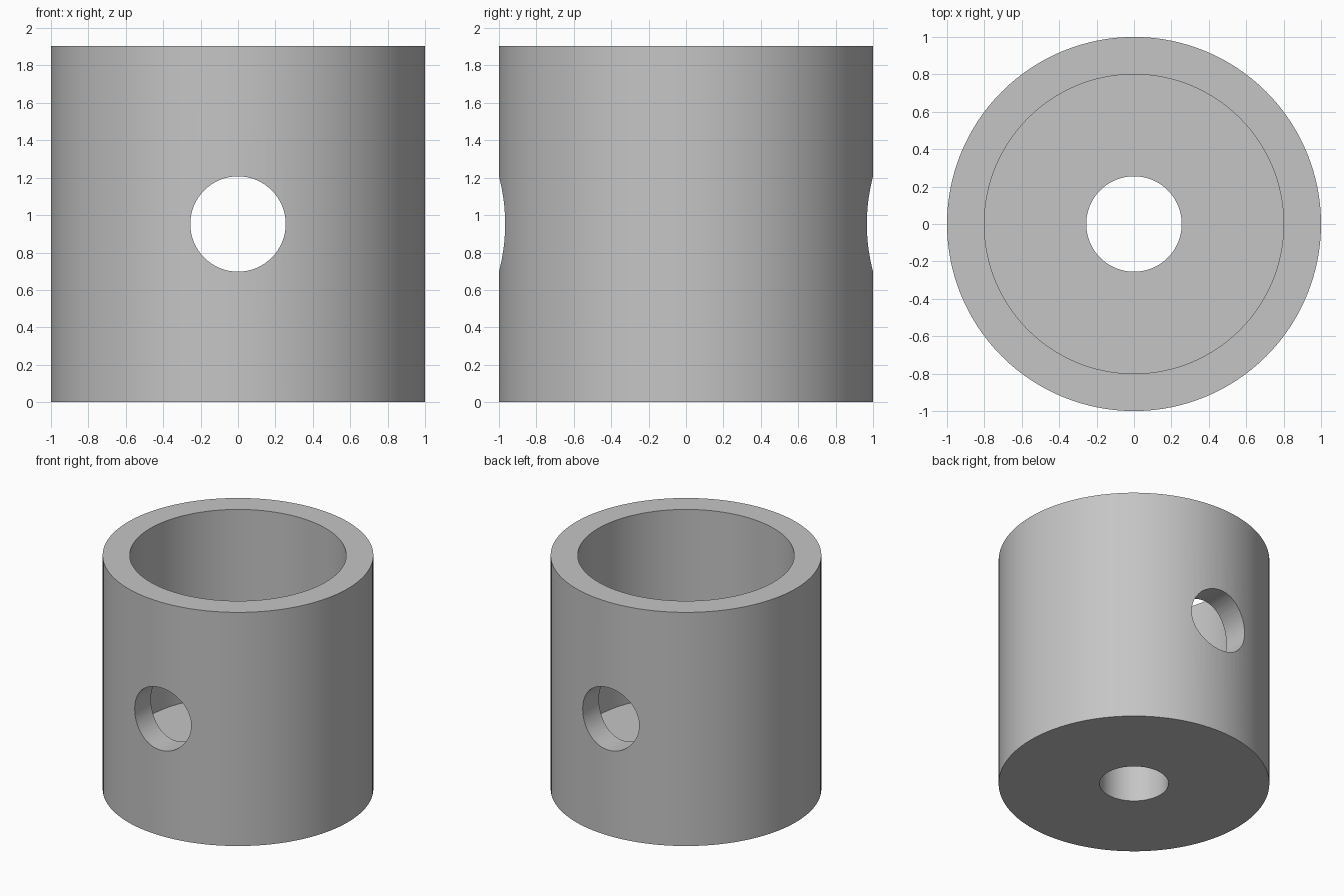
import bpy
import bmesh
import math

cube = bpy.data.objects.get("Cube")
if cube:
    bpy.data.objects.remove(cube, do_unlink=True)

OUTER, BORE, HOLE = 1.0, 0.8, 0.255
HEIGHT, FLOOR = 1.905, 0.38
SEGMENTS = 128

grey = bpy.data.materials.new("plain grey")
grey.use_nodes = True
colour = (0.56, 0.56, 0.56, 1)
grey.diffuse_color = colour
grey.node_tree.nodes["Principled BSDF"].inputs["Base Color"].default_value = colour


def lathe(name, profile):
    """Revolve a closed (radius, height) profile around z."""
    bm = bmesh.new()
    verts = [bm.verts.new((r, 0, z)) for r, z in profile]
    edges = [bm.edges.new((v, verts[i - 1])) for i, v in enumerate(verts)]
    bmesh.ops.spin(bm, geom=verts + edges, cent=(0, 0, 0), axis=(0, 0, 1),
                   angle=math.tau, steps=SEGMENTS, use_merge=True)
    bmesh.ops.remove_doubles(bm, verts=bm.verts, dist=0.0001)
    bmesh.ops.recalc_face_normals(bm, faces=bm.faces)
    mesh = bpy.data.meshes.new(name)
    bm.to_mesh(mesh)
    bm.free()
    mesh.materials.append(grey)
    obj = bpy.data.objects.new(name, mesh)
    bpy.context.collection.objects.link(obj)
    return obj


# Cup: thick wall, thick floor and a round drain hole
cup = lathe("cup_body", [(HOLE, 0), (OUTER, 0), (OUTER, HEIGHT),
                         (BORE, HEIGHT), (BORE, FLOOR), (HOLE, FLOOR)])

# Cross hole through the front and back walls
bpy.ops.mesh.primitive_cylinder_add(vertices=SEGMENTS // 2, radius=HOLE, depth=3,
                                    location=(0, 0, HEIGHT / 2),
                                    rotation=(math.pi / 2, 0, 0))
drill = bpy.context.object
drill.name = "cross_hole_cutter"
drill.data.materials.append(grey)

cut = cup.modifiers.new("cross hole", "BOOLEAN")
cut.operation = "DIFFERENCE"
cut.solver = "EXACT"
cut.object = drill

bpy.ops.object.select_all(action="DESELECT")
cup.select_set(True)
bpy.context.view_layer.objects.active = cup
bpy.ops.object.modifier_apply(modifier=cut.name)
bpy.data.objects.remove(drill, do_unlink=True)

bpy.ops.object.shade_smooth_by_angle(angle=math.radians(30))
